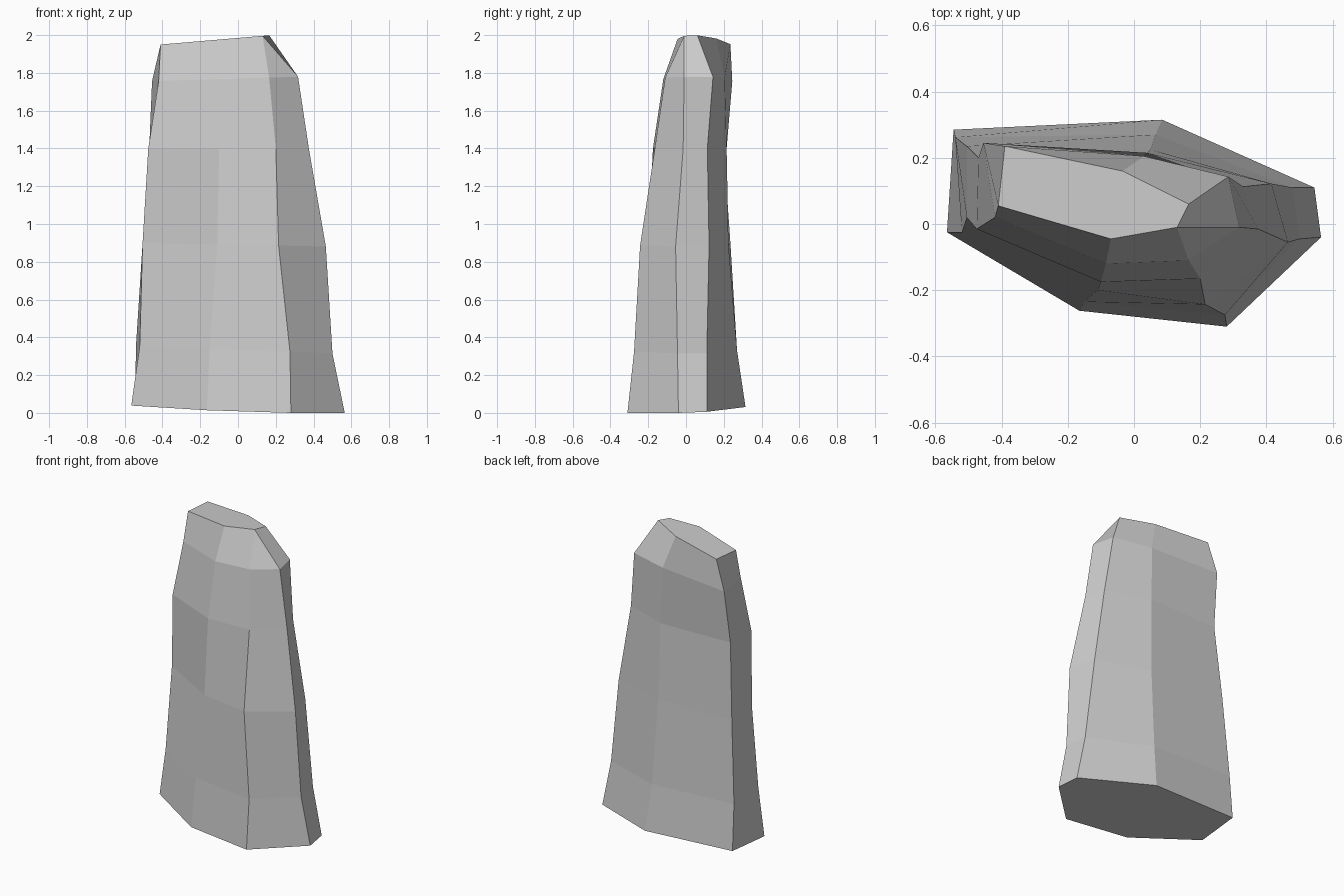
import bpy
import bmesh

cube = bpy.data.objects.get("Cube")
if cube:
    bpy.data.objects.remove(cube, do_unlink=True)

# Single stone colour
stone = bpy.data.materials.new("stone_grey")
stone.use_nodes = True
stone_colour = (0.6, 0.6, 0.6, 1)
stone.diffuse_color = stone_colour
stone.node_tree.nodes["Principled BSDF"].inputs["Base Color"].default_value = stone_colour

# Each level: height at the centre, slope along x, slope along y
levels = [(.02, -.035, .045), (.335, -.04, 0), (.89, -.02, 0),
          (1.4, 0, 0), (1.77, .03, 0), (1.985, .085, 0)]

# Each upright corner edge: (x, y) from the foot to the crown
corner_edges = {
    "left_front": [(-.565, -.025), (-.52, -.025), (-.505, .02), (-.475, -.015), (-.42, .02), (-.41, .055)],
    "front_middle": [(-.165, -.262), (-.15, -.235), (-.11, -.2), (-.1, -.175), (-.085, -.12), (-.07, -.045)],
    "front_right": [(.28, -.31), (.275, -.275), (.215, -.243), (.2, -.165), (.165, -.11), (.13, -.01)],
    "right_front": [(.565, -.04), (.5, -.045), (.465, -.055), (.375, -.015), (.318, -.01), (.13, -.01)],
    "right_back": [(.545, .11), (.48, .11), (.415, .122), (.33, .113), (.285, .143), (.165, .06)],
    "back_middle": [(.085, .315), (.065, .27), (.05, .225), (.04, .215), (.03, .205), (-.035, .16)],
    "left_back": [(-.545, .285), (-.54, .262), (-.505, .235), (-.47, .2), (-.455, .245), (-.39, .235)],
}


def add_corner(bm, level, point):
    """Place one corner on a tilted level, never below the ground."""
    height, slope_x, slope_y = level
    x, y = point
    return bm.verts.new((x, y, max(0, height + slope_x * x + slope_y * y)))


# Standing stone: stacked rings of corners joined by faceted walls
bm = bmesh.new()
rings = [[add_corner(bm, level, edge[i]) for edge in corner_edges.values()]
         for i, level in enumerate(levels)]
sides = len(corner_edges)
for lower, upper in zip(rings, rings[1:]):
    for i in range(sides):
        j = (i + 1) % sides
        bm.faces.new((lower[i], lower[j], upper[j], upper[i]))

# Underside and sloping crown
bm.faces.new(list(reversed(rings[0])))
bm.faces.new(rings[-1])

# Two corner edges meet at the crown, leaving a triangular chip
bmesh.ops.remove_doubles(bm, verts=bm.verts, dist=0.001)
bmesh.ops.recalc_face_normals(bm, faces=bm.faces)

mesh = bpy.data.meshes.new("standing_stone")
bm.to_mesh(mesh)
bm.free()
mesh.materials.append(stone)
stone_object = bpy.data.objects.new("standing_stone", mesh)
bpy.context.collection.objects.link(stone_object)
